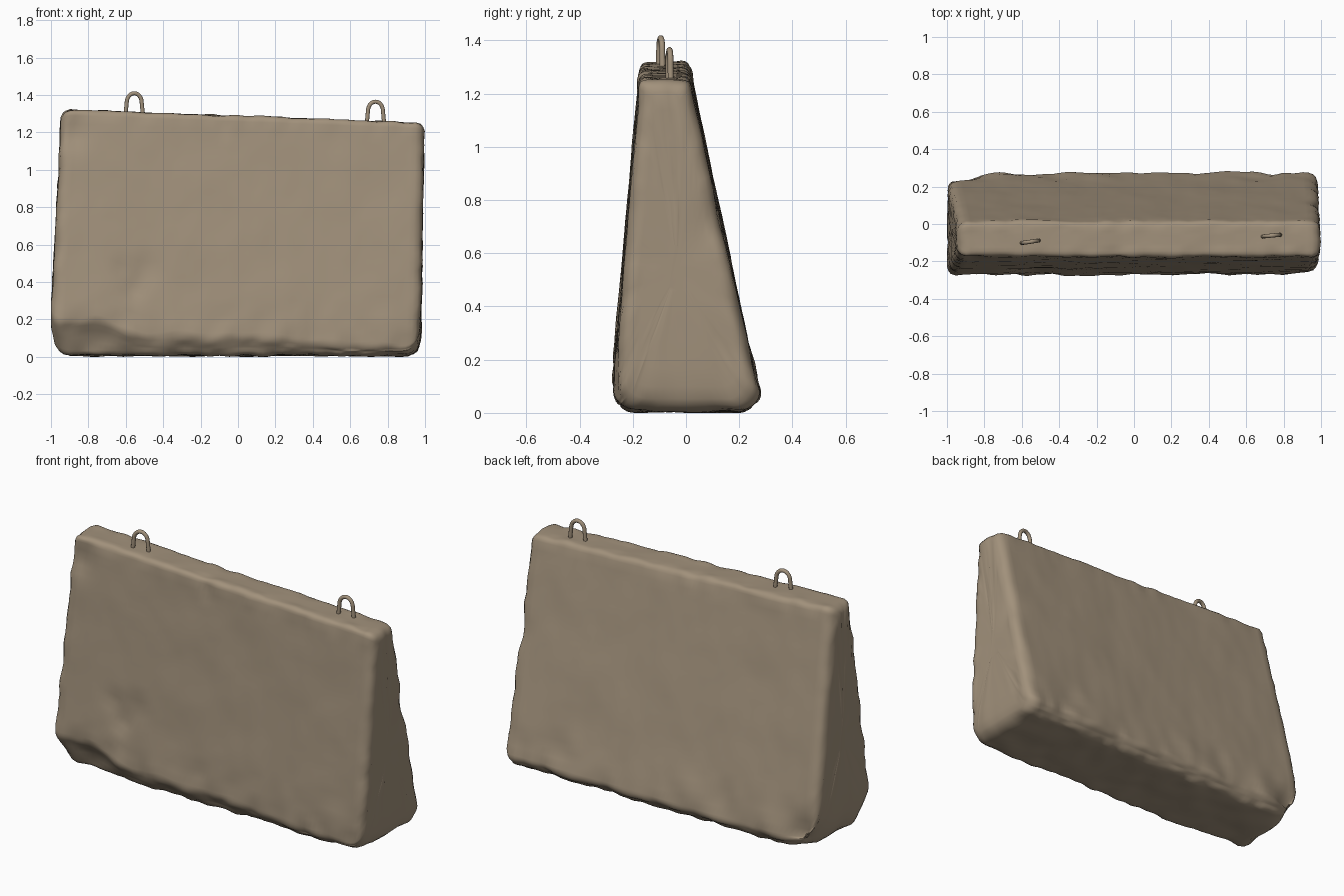
import bpy, bmesh, math
from mathutils import Vector, noise

if "Cube" in bpy.data.objects:
    bpy.data.objects.remove(bpy.data.objects["Cube"])

stone = bpy.data.materials.new("weathered concrete")
stone.diffuse_color = (0.36, 0.285, 0.20, 1)
stone.use_nodes = True
stone.node_tree.nodes["Principled BSDF"].inputs["Base Color"].default_value = stone.diffuse_color


def finish(name, bm):
    me = bpy.data.meshes.new(name)
    bm.to_mesh(me)
    bm.free()
    me.materials.append(stone)
    for p in me.polygons:
        p.use_smooth = True
    ob = bpy.data.objects.new(name, me)
    bpy.context.collection.objects.link(ob)
    return ob


def step(a, b, t):
    t = max(0, min(1, (t - a) / (b - a)))
    return t * t * (3 - 2 * t)


def top_z(x):
    return 1.287 - 0.037 * x


# Left and right ends of the block at a given height
def left_x(z):
    return -1.0 + 0.055 * max(0, z - 0.2) / 1.1 + 0.06 * (max(0, 0.2 - z) / 0.2) ** 2


def right_x(z):
    return 0.975 + 0.018 * z - 0.025 * (max(0, 0.1 - z) / 0.1) ** 2


# Cross-section: wedge with worn lower edges; i = inset used to round the ends
def section(x, i):
    wear = 0.10 + 0.09 * (1 - step(-0.75, -0.45, x)) - 0.05 * step(0.1, 0.7, x)
    wear += 0.02 * noise.noise(Vector((x * 5, 3, 1)))
    zt = top_z(x) - i
    corners = [(-0.235 + wear * 0.25 + i, 0.006 + i, 0.03, 4),
               (-0.275 + i, wear + i, 0.03, 24),
               (-0.174 + i, zt, 0.03, 6),
               (0.012 - i, zt, 0.03, 24),
               (0.276 - i, 0.065 + i, 0.025, 3),
               (0.225 - i, 0.006 + i, 0.025, 10)]
    pts = []
    n = len(corners)
    for k, (y, z, r, m) in enumerate(corners):
        c = Vector((y, z))
        before = Vector(corners[k - 1][:2]) - c
        after = Vector(corners[(k + 1) % n][:2]) - c
        a = c + before.normalized() * min(r, before.length * 0.45)
        b = c + after.normalized() * min(r, after.length * 0.45)
        for j in range(5):
            t = j / 4
            pts.append((a * (1 - t) ** 2 + c * 2 * t * (1 - t) + b * t * t, 1.0))
        nx, r2 = Vector(corners[(k + 1) % n][:2]), corners[(k + 1) % n][2]
        end = nx - after.normalized() * min(r2, after.length * 0.45)
        for j in range(1, m):
            pts.append((b.lerp(end, j / m), 0.0))
    return pts


# Concrete block: rings along x, closed with concentric end rings
N = 70
stations = [(0, 0.045), (0.004, 0.024), (0.011, 0.009), (0.024, 0)]
stations += [(0.024 + 0.952 * k / N, 0) for k in range(1, N)]
stations += [(1 - u, i) for u, i in reversed(stations[:4])]
shrink = (0.15, 0.35, 0.55, 0.75, 0.9)
plan = [(0, 0.045, s) for s in shrink] + [(u, i, 1) for u, i in stations]
plan += [(1, 0.045, s) for s in reversed(shrink)]

bm = bmesh.new()
rings, edge_weight = [], {}
for u, i, s in plan:
    pts = section(-0.97 + 1.95 * u, i)
    mid = sum((p for p, w in pts), Vector((0, 0))) / len(pts)
    ring = []
    for p, w in pts:
        q = mid.lerp(p, s)
        x = left_x(q.y) * (1 - u) + right_x(q.y) * u
        v = bm.verts.new((x, q.x, q.y))
        edge_weight[v] = max(w, 1 if i > 0 and s == 1 else 0)
        ring.append(v)
    rings.append(ring)
for a, b in zip(rings, rings[1:]):
    for k in range(len(a)):
        m = (k + 1) % len(a)
        bm.faces.new((a[k], a[m], b[m], b[k]))
bm.faces.new(rings[0])
bm.faces.new(rings[-1])
bmesh.ops.recalc_face_normals(bm, faces=bm.faces)
bm.normal_update()

# Weathering: gentle lumps, stronger on edges, plus a few chipped spots
chips = [((-0.56, -0.25, 0.36), 0.06, 0.022), ((-0.50, -0.25, 0.46), 0.07, 0.014),
         ((-0.62, -0.25, 0.47), 0.05, 0.012), ((-0.88, -0.19, 1.19), 0.07, 0.022),
         ((-0.07, -0.18, 1.23), 0.03, 0.012), ((-0.93, 0.26, 0.12), 0.10, 0.035),
         ((-0.97, 0.24, 0.05), 0.10, 0.03), ((0.96, -0.25, 0.05), 0.09, 0.02),
         ((-0.80, -0.24, 0.09), 0.10, 0.02), ((0.98, 0.10, 0.72), 0.08, 0.012)]
moves = []
for v in bm.verts:
    c = v.co
    w = edge_weight[v]
    d = 0.005 * noise.noise(c * 4) + (0.002 + 0.008 * w) * noise.noise(c * 13)
    if c.z < 0.25:
        d += 0.010 * noise.noise(c * 8)
    for p, r, depth in chips:
        d -= depth * math.exp(-((c - Vector(p)).length / r) ** 2)
    moves.append(c + v.normal * d)
for v, c in zip(bm.verts, moves):
    v.co = (max(-1, min(1, c.x)), c.y, max(0, c.z))
finish("concrete_block", bm)


# Lifting loops: bent rods swept along an arch
def lifting_loop(name, x, y, height, slant):
    path = []
    base = top_z(x) - 0.03
    spring = height - 0.06
    for k in range(4):
        t = k / 4
        path.append((-0.048 + 0.008 * t, base + (spring - base) * t))
    for k in range(13):
        a = math.pi * (1 - k / 12)
        path.append((0.040 * math.cos(a), spring + 0.049 * math.sin(a)))
    path += [(-px, pz) for px, pz in reversed(path[:4])]
    path = [Vector((x + px, y + slant * px, pz)) for px, pz in path]
    side = Vector((-slant, 1, 0)).normalized()
    bm = bmesh.new()
    rows = []
    for k, p in enumerate(path):
        tan = (path[min(k + 1, len(path) - 1)] - path[max(k - 1, 0)]).normalized()
        out = tan.cross(side)
        rows.append([bm.verts.new(p + 0.011 * (side * math.cos(a) + out * math.sin(a)))
                     for a in (j * math.tau / 10 for j in range(10))])
    for a, b in zip(rows, rows[1:]):
        for j in range(10):
            bm.faces.new((a[j], a[(j + 1) % 10], b[(j + 1) % 10], b[j]))
    bm.faces.new(rows[0])
    bm.faces.new(rows[-1])
    bmesh.ops.recalc_face_normals(bm, faces=bm.faces)
    finish(name, bm)


lifting_loop("lifting_loop_left", -0.555, -0.095, 1.42, 0.15)
lifting_loop("lifting_loop_right", 0.735, -0.062, 1.375, 0.10)
